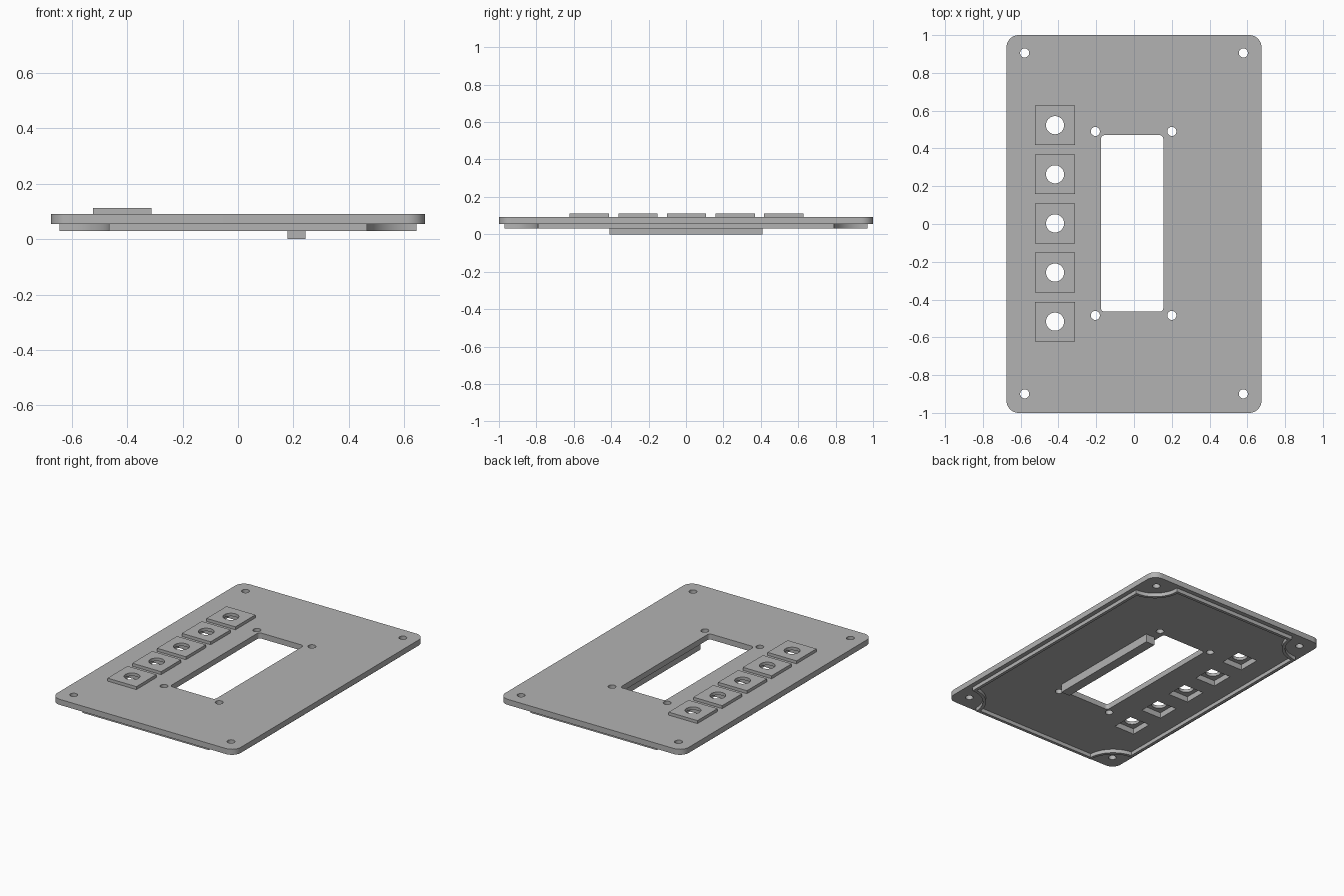
import bpy, bmesh
from math import sin, cos, pi

cube = bpy.data.objects.get("Cube")
if cube:
    bpy.data.objects.remove(cube)

grey = bpy.data.materials.new("grey_plastic")
grey.use_nodes = True
grey.diffuse_color = (0.45, 0.45, 0.45, 1)
grey.node_tree.nodes["Principled BSDF"].inputs["Base Color"].default_value = grey.diffuse_color


def arc(cx, cy, r, start, sweep, steps):
    angles = [start + sweep * i / steps for i in range(steps + 1)]
    return [(cx + r * cos(a), cy + r * sin(a)) for a in angles]


def circle(cx, cy, r):
    return arc(cx, cy, r, 0, 2 * pi, 40)[:-1]


def rect(cx, cy, w, h):
    return [(cx + sx * w / 2, cy + sy * h / 2)
            for sx, sy in ((1, 1), (-1, 1), (-1, -1), (1, -1))]


def rounded_rect(cx, cy, w, h, r):
    return [p for i, (x, y) in enumerate(rect(cx, cy, w - 2 * r, h - 2 * r))
            for p in arc(x, y, r, i * pi / 2, pi / 2, 10)]


def notched_rect(inset):
    """Rectangle whose corners are scooped out by arcs, shrunk by the inset."""
    w, h, r = 0.645, 0.97, 0.18 + inset
    # angle lost at each arc end where it meets the shrunken sides
    trim = math_asin(inset / r)
    pts = []
    for i, (x, y) in enumerate(rect(0, 0, 2 * w, 2 * h)):
        start = 1.5 * pi + i * pi / 2 - trim
        pts += arc(x, y, r, start, -(pi / 2 - 2 * trim), 14)
    return pts


def math_asin(v):
    from math import asin
    return asin(v)


def slab(name, outlines, z0, z1):
    """Flat part: first outline is the edge, the others are openings."""
    curve = bpy.data.curves.new(name, "CURVE")
    curve.dimensions = "2D"
    curve.fill_mode = "BOTH"
    curve.extrude = (z1 - z0) / 2
    for outline in outlines:
        spline = curve.splines.new("POLY")
        spline.points.add(len(outline) - 1)
        for point, (x, y) in zip(spline.points, outline):
            point.co = (x, y, 0, 1)
        spline.use_cyclic_u = True
    helper = bpy.data.objects.new(name + "_outline", curve)
    bpy.context.collection.objects.link(helper)
    graph = bpy.context.evaluated_depsgraph_get()
    mesh = bpy.data.meshes.new_from_object(helper.evaluated_get(graph))
    bpy.data.objects.remove(helper)
    bm = bmesh.new()
    bm.from_mesh(mesh)
    bmesh.ops.remove_doubles(bm, verts=bm.verts, dist=1e-5)
    bmesh.ops.recalc_face_normals(bm, faces=bm.faces)
    bmesh.ops.translate(bm, verts=bm.verts, vec=(0, 0, (z0 + z1) / 2))
    bm.to_mesh(mesh)
    bm.free()
    mesh.materials.clear()
    mesh.materials.append(grey)
    obj = bpy.data.objects.new(name, mesh)
    bpy.context.collection.objects.link(obj)
    bpy.ops.object.select_all(action="DESELECT")
    obj.select_set(True)
    bpy.context.view_layer.objects.active = obj
    bpy.ops.object.shade_smooth_by_angle()
    return obj


button_x = -0.418
button_ys = [0.003 + 0.26 * i for i in range(-2, 3)]

# Face plate with window, screw holes and button pockets
openings = [rounded_rect(-0.01, 0.003, 0.33, 0.935, 0.02)]
openings += [circle(x, y, 0.024) for x, y in rect(0, 0.003, 1.158, 1.805)]
openings += [circle(x, y, 0.024) for x, y in rect(-0.002, 0.003, 0.405, 0.974)]
openings += [rect(button_x, y, 0.15, 0.15) for y in button_ys]
slab("face_plate", [rounded_rect(0, 0, 1.35, 2, 0.065)] + openings, 0.055, 0.092)

# Raised square pads with round holes
for i, y in enumerate(button_ys):
    slab(f"button_pad_{i + 1}",
         [rect(button_x, y, 0.212, 0.21), circle(button_x, y, 0.048)], 0.092, 0.112)

# Locating lip on the underside, scooped around the corner screws
slab("underside_lip", [notched_rect(0), notched_rect(0.02)], 0.03, 0.055)

# Support rib beside the window
slab("support_rib", [rect(0.212, 0, 0.065, 0.82)], 0, 0.055)
